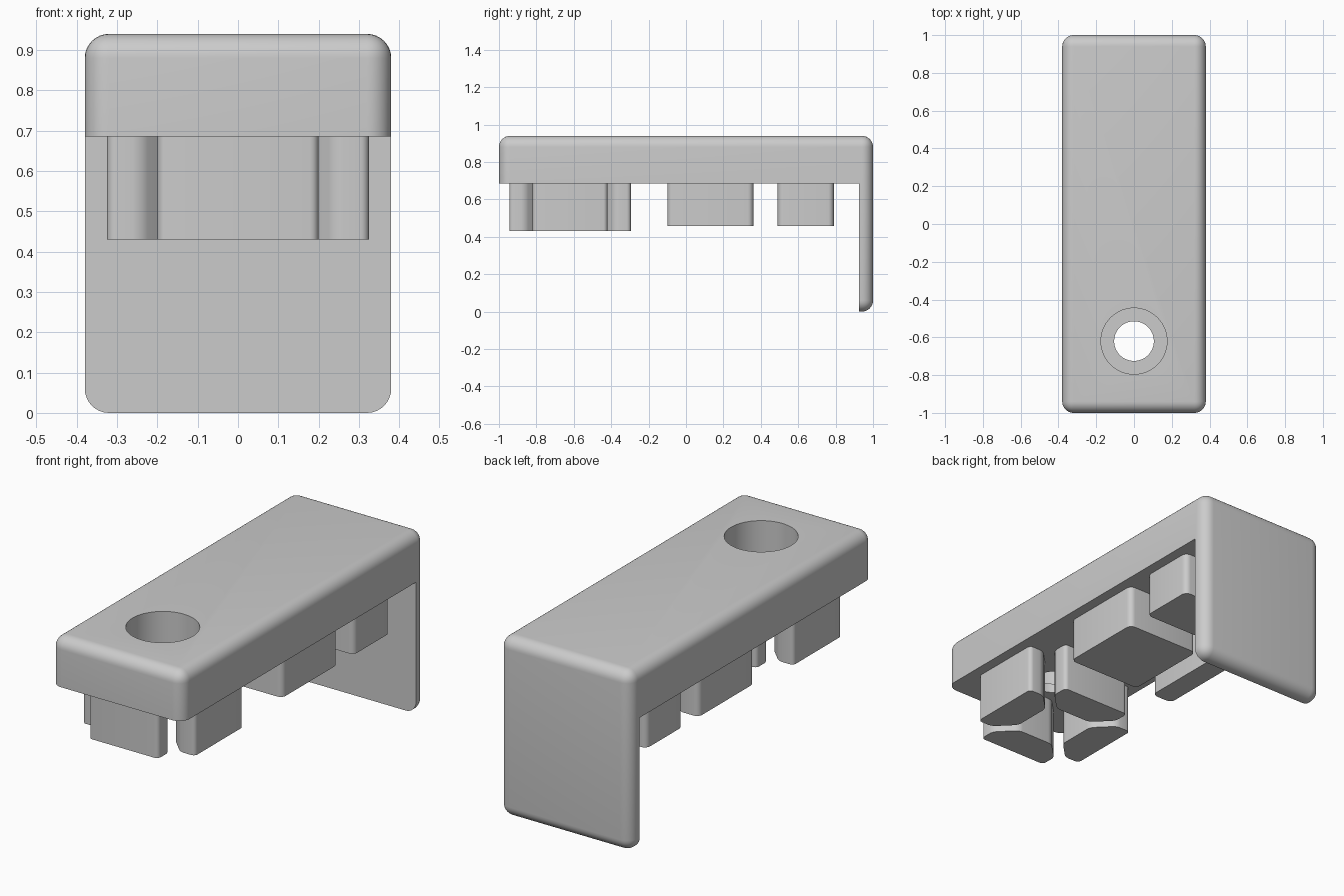
import bpy, bmesh, math
from mathutils import Matrix, Vector

cube = bpy.data.objects.get("Cube")
if cube:
    bpy.data.objects.remove(cube, do_unlink=True)

grey = bpy.data.materials.new("plain_grey")
grey.use_nodes = True
tone = (0.6, 0.6, 0.6, 1)
grey.diffuse_color = tone
grey.node_tree.nodes["Principled BSDF"].inputs["Base Color"].default_value = tone

UNDERSIDE = 0.685
HOLE_Y = -0.62


def finish(bm, name):
    bmesh.ops.recalc_face_normals(bm, faces=bm.faces)
    mesh = bpy.data.meshes.new(name)
    bm.to_mesh(mesh)
    bm.free()
    mesh.materials.append(grey)
    obj = bpy.data.objects.new(name, mesh)
    bpy.context.collection.objects.link(obj)
    return obj


def smooth(obj):
    bpy.ops.object.select_all(action='DESELECT')
    obj.select_set(True)
    bpy.context.view_layer.objects.active = obj
    bpy.ops.object.shade_smooth_by_angle(angle=math.radians(32))


def box(name, lo, hi, radius=0):
    """Box between two corners, optionally with every edge rounded."""
    lo, hi = Vector(lo), Vector(hi)
    bm = bmesh.new()
    bmesh.ops.create_cube(bm, size=1)
    for v in bm.verts:
        v.co = (lo + hi) / 2 + v.co * (hi - lo)
    if radius:
        bmesh.ops.bevel(bm, geom=bm.edges[:], offset=radius, segments=8,
                        profile=0.5, affect='EDGES')
    return finish(bm, name)


def prism(name, outline, bottom, top, radius):
    """Upright prism with rounded vertical edges."""
    bm = bmesh.new()
    face = bm.faces.new([bm.verts.new((x, y, bottom)) for x, y in outline])
    new = bmesh.ops.extrude_face_region(bm, geom=[face])["geom"]
    for v in new:
        if isinstance(v, bmesh.types.BMVert):
            v.co.z = top
    upright = [e for e in bm.edges if abs(e.verts[0].co.z - e.verts[1].co.z) > 0.01]
    bmesh.ops.bevel(bm, geom=upright, offset=radius, segments=5,
                    profile=0.5, affect='EDGES')
    obj = finish(bm, name)
    smooth(obj)
    return obj


def cylinder(name, radius, lo, hi):
    bm = bmesh.new()
    bmesh.ops.create_cone(bm, cap_ends=True, segments=64, radius1=radius, radius2=radius,
                          depth=hi - lo, matrix=Matrix.Translation((0, HOLE_Y, (lo + hi) / 2)))
    return finish(bm, name)


# Cap body: rounded block with the space under the top plate and the screw hole cut away
body = box("cap_body", (-0.38, -1, 0), (0.38, 1, 0.94), 0.06)
cutters = [box("underside_cutter", (-1, -2, -1), (1, 0.925, UNDERSIDE)),
           cylinder("screw_hole_cutter", 0.105, 0.5, 0.85),
           cylinder("counterbore_cutter", 0.175, 0.735, 1.2)]
for cutter in cutters:
    cutter.hide_render = True
    mod = body.modifiers.new(cutter.name, 'BOOLEAN')
    mod.operation = 'DIFFERENCE'
    mod.solver = 'EXACT'
    mod.object = cutter
    bpy.context.view_layer.objects.active = body
    bpy.ops.object.modifier_apply(modifier=mod.name)
    bpy.data.objects.remove(cutter, do_unlink=True)
smooth(body)

# Four lugs around the screw hole, each with a tapered inner end
lug = [(-0.2, -0.325), (0.2, -0.325), (0.2, -0.24),
       (0.105, -0.145), (-0.105, -0.145), (-0.2, -0.24)]
for i, side in enumerate(("front", "left", "back", "right")):
    turn = Matrix.Rotation(i * math.pi / 2, 2)
    points = [turn @ Vector(p) + Vector((0, HOLE_Y)) for p in lug]
    prism(side + "_lug", points, 0.43, UNDERSIDE + 0.01, 0.022)

# Locating blocks: a narrow one on the right and a wide one on the left, in two rows
for row, y0, y1 in (("middle", -0.1, 0.36), ("rear", 0.49, 0.79)):
    for side, x0, x1 in (("right", -0.325, -0.205), ("left", -0.1, 0.325)):
        prism(f"{row}_{side}_block", [(x0, y0), (x1, y0), (x1, y1), (x0, y1)],
              0.458, UNDERSIDE + 0.01, 0.03)
